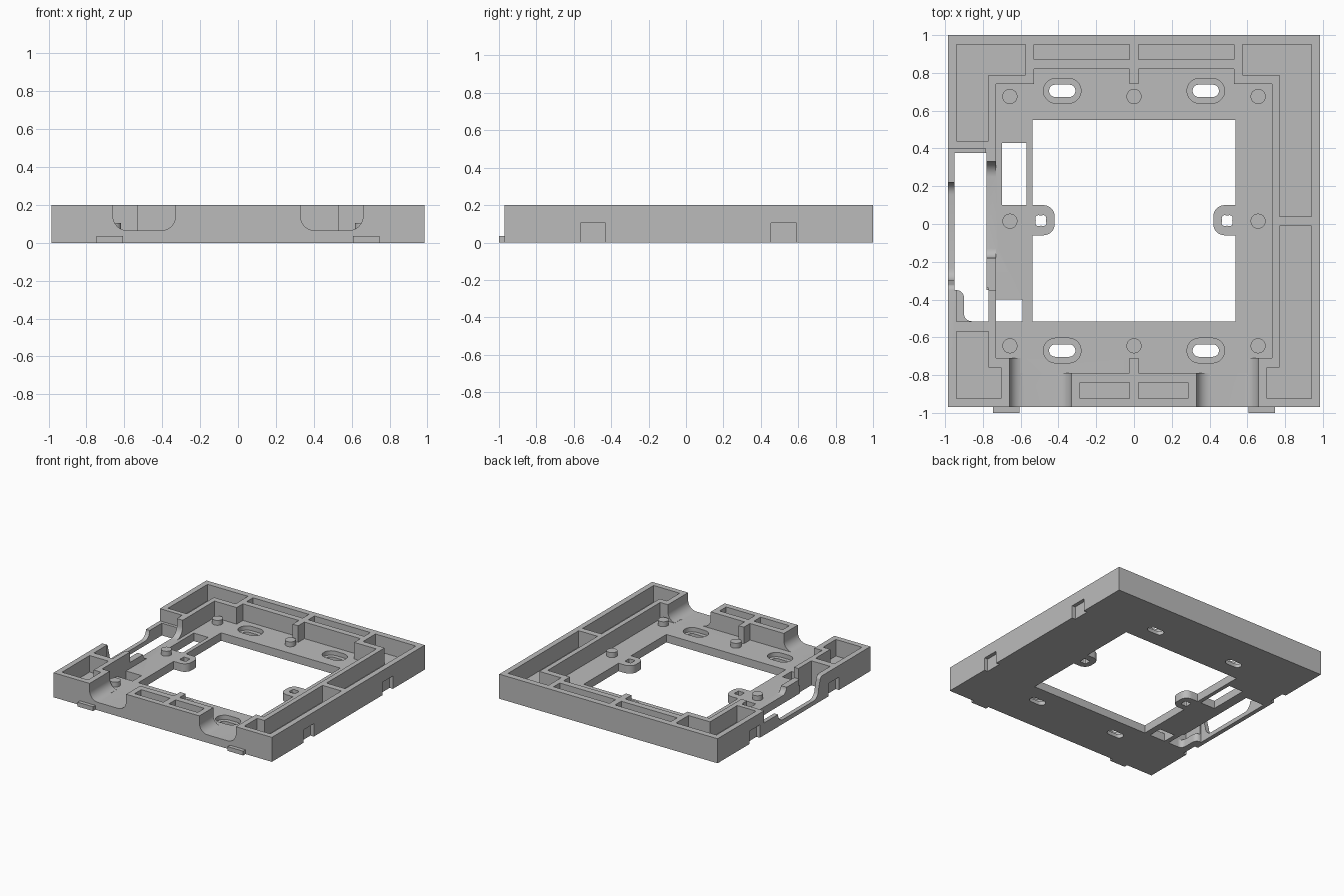
import bpy, bmesh, math
from mathutils import Vector

if "Cube" in bpy.data.objects:
    bpy.data.objects.remove(bpy.data.objects["Cube"], do_unlink=True)

grey = bpy.data.materials.new("plain_grey")
grey.use_nodes = True
grey.diffuse_color = (0.5, 0.5, 0.5, 1)
grey.node_tree.nodes["Principled BSDF"].inputs["Base Color"].default_value = grey.diffuse_color

FLOOR, TOP, OVER = 0.065, 0.2, 0.3


def prism(name, pts, lo, hi, axis="z"):
    """Extrude a 2D outline from lo to hi along one axis."""
    place = {"z": lambda a, b, h: (a, b, h),
             "y": lambda a, b, h: (a, h, b),
             "x": lambda a, b, h: (h, a, b)}[axis]
    shift = Vector(place(0, 0, hi - lo))
    bm = bmesh.new()
    face = bm.faces.new([bm.verts.new(place(a, b, lo)) for a, b in pts])
    ext = bmesh.ops.extrude_face_region(bm, geom=[face])
    bmesh.ops.translate(bm, vec=shift, verts=[v for v in ext["geom"] if isinstance(v, bmesh.types.BMVert)])
    bmesh.ops.recalc_face_normals(bm, faces=bm.faces)
    mesh = bpy.data.meshes.new(name)
    bm.to_mesh(mesh)
    bm.free()
    mesh.materials.append(grey)
    obj = bpy.data.objects.new(name, mesh)
    bpy.context.scene.collection.objects.link(obj)
    return obj


def rect(x0, x1, y0, y1):
    return [(x0, y0), (x1, y0), (x1, y1), (x0, y1)]


def arc(cx, cy, r, start, end, n=8):
    steps = [math.radians(start + (end - start) * i / n) for i in range(n + 1)]
    return [(cx + r * math.cos(a), cy + r * math.sin(a)) for a in steps]


def slot(cx, cy, half, r):
    d = half - r
    return arc(cx + d, cy, r, -90, 90, 10) + arc(cx - d, cy, r, 90, 270, 10)


def circle(cx, cy, r):
    return arc(cx, cy, r, 0, 345, 23)


def combine(target, tool, operation="DIFFERENCE"):
    mod = target.modifiers.new("shape", "BOOLEAN")
    mod.operation, mod.solver, mod.object = operation, "EXACT", tool
    bpy.context.view_layer.update()
    graph = bpy.context.evaluated_depsgraph_get()
    mesh = bpy.data.meshes.new_from_object(target.evaluated_get(graph))
    target.modifiers.clear()
    target.data = mesh
    bpy.data.objects.remove(tool, do_unlink=True)


def cut(pts, lo, hi=OVER, axis="z"):
    combine(frame, prism("cutter", pts, lo, hi, axis))


# Outer block of the frame
frame = prism("mounting_frame", rect(-0.985, 0.985, -0.97, 1.0), 0, TOP)

# Inner recess with the two stiffening fins
cut([(-0.73, 0.74), (-0.53, 0.74), (-0.53, 0.82), (-0.025, 0.82), (-0.025, 0.74),
     (0.025, 0.74), (0.025, 0.82), (0.53, 0.82), (0.53, 0.74), (0.73, 0.74),
     (0.73, -0.71), (0.6, -0.71), (0.6, -0.79), (0.025, -0.79), (0.025, -0.71),
     (-0.025, -0.71), (-0.025, -0.79), (-0.6, -0.79), (-0.6, -0.71), (-0.73, -0.71)], FLOOR)

# Round-bottomed channels through the front rim
r = 0.075
for x0, x1 in ((-0.66, -0.33), (0.33, 0.66)):
    profile = arc(x0 + r, FLOOR + r, r, 180, 270) + arc(x1 - r, FLOOR + r, r, 270, 360)
    cut(profile + [(x1, OVER), (x0, OVER)], -1.1, -0.705, "y")

# Rim pockets
pockets = [
    [(-0.94, 0.95), (-0.575, 0.95), (-0.575, 0.79), (-0.77, 0.79), (-0.77, 0.44), (-0.94, 0.44)],
    [(0.94, 0.95), (0.575, 0.95), (0.575, 0.79), (0.77, 0.79), (0.77, 0.04), (0.94, 0.04)],
    [(0.94, -0.01), (0.77, -0.01), (0.77, -0.76), (0.705, -0.76), (0.705, -0.925), (0.94, -0.925)],
    [(-0.94, -0.57), (-0.77, -0.57), (-0.77, -0.76), (-0.705, -0.76), (-0.705, -0.925), (-0.94, -0.925)],
]
for s in (-1, 1):
    pockets.append(rect(*sorted((s * 0.025, s * 0.53)), 0.87, 0.95))
    pockets.append(rect(*sorted((s * 0.025, s * 0.285)), -0.925, -0.84))
for p in pockets:
    cut(p, FLOOR)

# Central window and the two side openings
for p in (rect(-0.538, 0.538, -0.515, 0.55), rect(-0.70, -0.57, 0.10, 0.43),
          rect(-0.73, -0.59, -0.515, -0.40)):
    cut(p, -0.1)

# Cable bay through the left rim
cut([(-0.95, 0.375), (-0.782, 0.375), (-0.782, -0.35), (-0.77, -0.35), (-0.77, -0.515)]
    + arc(-0.86, -0.475, 0.04, 270, 180, 6) + arc(-0.94, -0.39, 0.04, 0, 90, 6)
    + [(-0.95, -0.35)], -0.1)
cut(rect(-0.94, -0.77, -0.515, -0.34), FLOOR)
# Lowered outer rail with curved ends
cut([(0.4, OVER), (0.4, 0.1), (0.22, 0.1)] + arc(0.155, 0.1, 0.065, 0, -90, 6)
    + arc(-0.235, 0.1, 0.065, 270, 180, 6) + arc(-0.35, 0.17, 0.03, 0, 90, 6)
    + [(-0.35, OVER)], -1.1, -0.785, "x")
# Lowered inner rail with curved ends
cut([(0.33, OVER)] + arc(0.25, FLOOR + 0.08, 0.08, 0, -90, 6)
    + arc(-0.13, FLOOR + 0.05, 0.05, 270, 180, 6)
    + [(-0.35, FLOOR + 0.05), (-0.35, OVER)], -0.8, -0.72, "x")

# Screw ears with scalloped holes
for s in (-1, 1):
    ear = [(s * 0.56, 0.10)] + [(s * x, y) for x, y in
           arc(0.48, 0.04, 0.06, 90, 180) + arc(0.48, 0.0, 0.06, 180, 270)] + [(s * 0.56, -0.06)]
    combine(frame, prism("ear", ear, 0, FLOOR), "UNION")
    scallop = []
    for i in range(32):
        a = math.tau * i / 32
        d = 0.031 + 0.004 * math.cos(4 * a + math.pi)
        scallop.append((s * 0.493 + d * math.cos(a), 0.018 + d * math.sin(a)))
    cut(scallop, -0.1)

# Stepped screw slots
for x in (-0.38, 0.38):
    for y in (0.705, -0.67):
        cut(slot(x, y, 0.1, 0.066), 0.03)
        cut(slot(x, y, 0.07, 0.033), -0.1)

# Clip notches low on both sides
for s in (-1, 1):
    for y0, y1 in ((-0.565, -0.43), (0.455, 0.59)):
        cut(rect(y0, y1, -0.1, 0.105), *sorted((s * 0.955, s * 1.1)), "x")

# Support pegs
for x, y in [(s * 0.657, y) for s in (-1, 1) for y in (0.675, 0.015, -0.645)] + [(0, 0.675), (0, -0.645)]:
    prism("support_peg", circle(x, y, 0.04), FLOOR - 0.01, 0.105)

# Front tabs
for s in (-1, 1):
    prism("front_tab", rect(*sorted((s * 0.607, s * 0.747)), -1.0, -0.96), 0, 0.035)

# Smooth curves, sharp edges
bpy.ops.object.select_all(action="DESELECT")
for obj in bpy.context.scene.objects:
    if obj.type == "MESH" and obj.data.materials and obj.data.materials[0] == grey:
        obj.select_set(True)
        bpy.context.view_layer.objects.active = obj
bpy.ops.object.shade_smooth_by_angle(angle=math.radians(30))
